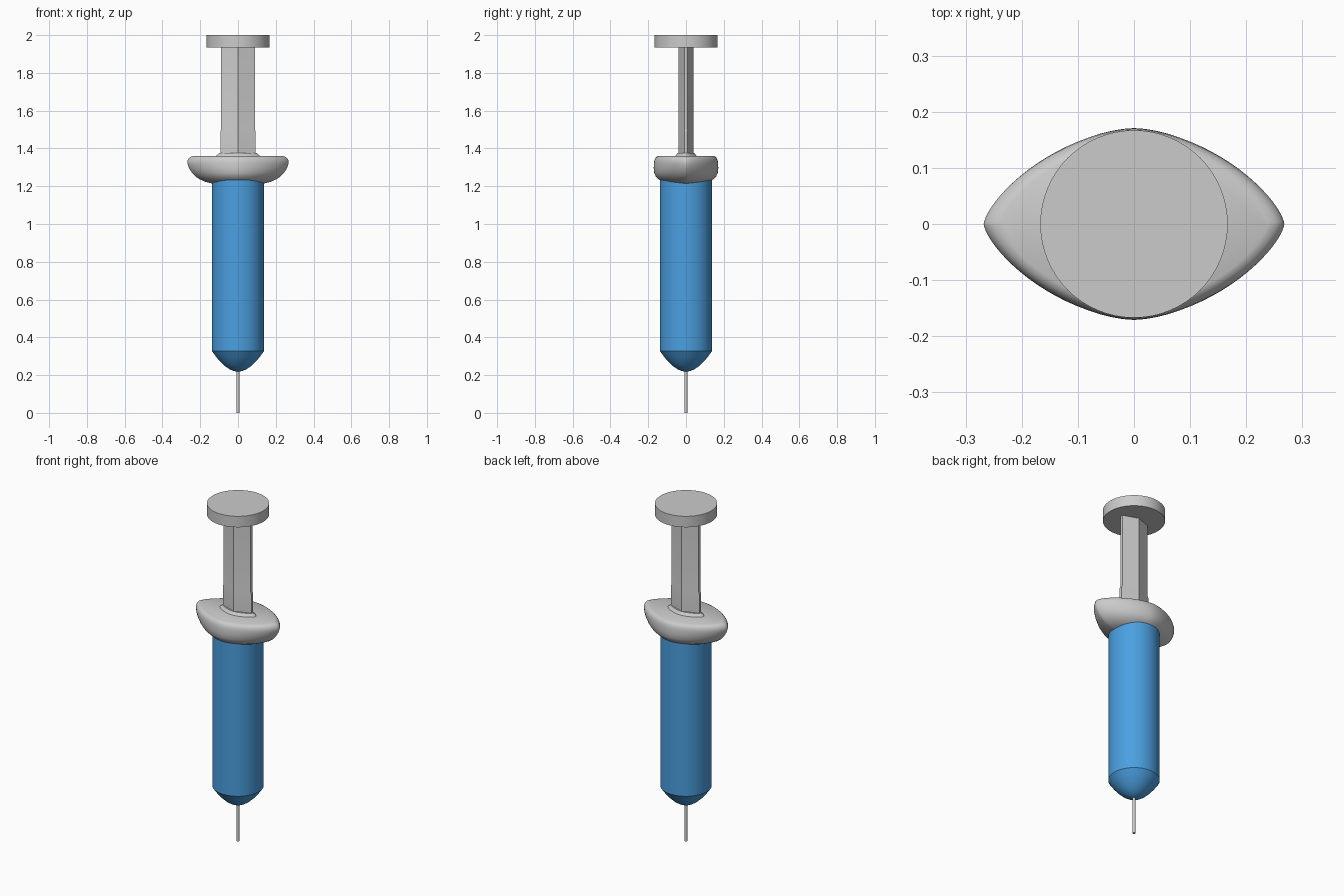
import bpy
import bmesh
from math import sin, cos, pi

if "Cube" in bpy.data.objects:
    bpy.data.objects.remove(bpy.data.objects["Cube"])


def circle(n):
    return [(cos(2 * pi * i / n), sin(2 * pi * i / n)) for i in range(n)]


def lens(n):
    # pointed oval: one quarter mirrored into a full unit outline
    quarter = []
    for i in range(n):
        x = cos(pi / 2 * i / n)
        quarter.append((x, (1 - x ** 1.7) ** 0.7))
    half = quarter + [(0, 1)] + [(-x, y) for x, y in reversed(quarter)]
    return half + [(x, -y) for x, y in reversed(half[1:-1])]


def loft(name, outline, levels, angle=35, color=None):
    # skin a unit outline through (z, half width, half depth) levels
    bm = bmesh.new()
    rings = [[bm.verts.new((x * w, y * d, z)) for x, y in outline]
             for z, w, d in levels]
    n = len(outline)
    for a, b in zip(rings, rings[1:]):
        for i in range(n):
            j = (i + 1) % n
            bm.faces.new((a[i], a[j], b[j], b[i]))
    bm.faces.new(rings[0][::-1])
    bm.faces.new(rings[-1])
    bmesh.ops.recalc_face_normals(bm, faces=bm.faces)
    mesh = bpy.data.meshes.new(name)
    bm.to_mesh(mesh)
    bm.free()
    ob = bpy.data.objects.new(name, mesh)
    bpy.context.collection.objects.link(ob)
    if color:
        mat = bpy.data.materials.new(name + "_color")
        mat.diffuse_color = color
        mat.use_nodes = True
        mat.node_tree.nodes["Principled BSDF"].inputs["Base Color"].default_value = mat.diffuse_color
        mesh.materials.append(mat)
    bpy.ops.object.select_all(action='DESELECT')
    ob.select_set(True)
    bpy.context.view_layer.objects.active = ob
    bpy.ops.object.shade_smooth_by_angle(angle=angle * pi / 180)
    return ob


def round_levels(profile):
    return [(z, r, r) for z, r in profile]


# Needle
loft("needle", circle(16), round_levels([(0, 0.008), (0.24, 0.008)]))

# Blue barrel with rounded tip
loft("barrel", circle(64), round_levels([
    (0.218, 0.004), (0.221, 0.02), (0.231, 0.045), (0.248, 0.07),
    (0.270, 0.093), (0.298, 0.117), (0.328, 0.138), (1.25, 0.138)]),
    angle=25, color=(0.07, 0.35, 0.75, 1))

# Finger flange
loft("finger_flange", lens(20), [
    (1.213, 0.12, 0.08), (1.216, 0.145, 0.108), (1.224, 0.175, 0.127),
    (1.237, 0.203, 0.145), (1.252, 0.225, 0.160), (1.27, 0.243, 0.168),
    (1.295, 0.259, 0.171), (1.318, 0.267, 0.170), (1.333, 0.268, 0.168),
    (1.346, 0.263, 0.164), (1.355, 0.253, 0.157), (1.36, 0.238, 0.147)])

# Plunger rod: flattened hexagon flaring into the flange
hexagon = [(1, -0.2), (1, 0.2), (0, 1), (-1, 0.2), (-1, -0.2), (0, -1)]
loft("plunger_rod", hexagon, [
    (1.35, 0.093, 0.041), (1.49, 0.093, 0.041), (1.50, 0.089, 0.040),
    (1.95, 0.089, 0.040)], angle=20)

# Raised collar around the rod
loft("rod_collar", lens(12), [
    (1.355, 0.122, 0.062), (1.362, 0.115, 0.056), (1.368, 0.106, 0.050),
    (1.376, 0.100, 0.044)], angle=50)

# Thumb disc
loft("thumb_disc", circle(64), round_levels([(1.935, 0.167), (2.0, 0.167)]))
